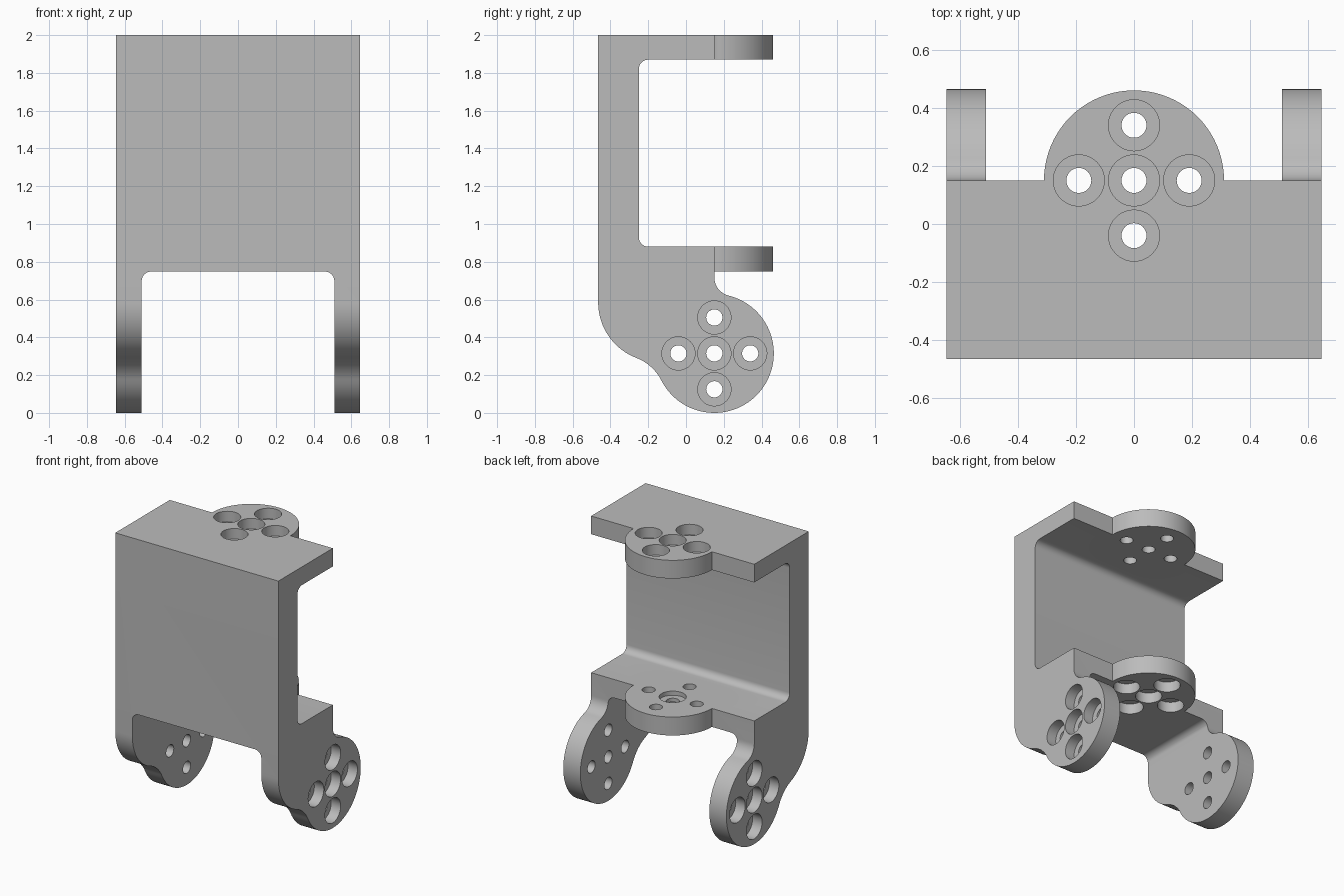
import bpy, bmesh, math
from mathutils import Matrix, Vector

if "Cube" in bpy.data.objects:
    bpy.data.objects.remove(bpy.data.objects["Cube"], do_unlink=True)

HALF_W, LEG_IN = 0.645, 0.51          # outer and inner leg faces
TOP, TOP_UNDER = 2.0, 1.87            # upper plate
LOW, LOW_UNDER = 0.88, 0.748          # lower plate
HUB_Y, HUB_Z, HUB_R = 0.15, 0.315, 0.315
HOLE_R, BORE_R, BORE_DEPTH, SPACING = 0.043, 0.088, 0.075, 0.19

metal = bpy.data.materials.new("plain grey")
metal.use_nodes = True
metal.diffuse_color = (0.5, 0.5, 0.5, 1)
metal.node_tree.nodes["Principled BSDF"].inputs["Base Color"].default_value = (0.5, 0.5, 0.5, 1)


def arc(center, r, a0, a1, n=20):
    """Points along an arc, angles in degrees."""
    steps = [math.radians(a0 + (a1 - a0) * i / n) for i in range(n + 1)]
    return [(center[0] + r * math.cos(a), center[1] + r * math.sin(a)) for a in steps]


def angle(a, b):
    return math.degrees(math.atan2(b[1] - a[1], b[0] - a[0]))


def make_object(name, bm):
    bmesh.ops.recalc_face_normals(bm, faces=bm.faces[:])
    mesh = bpy.data.meshes.new(name)
    bm.to_mesh(mesh)
    bm.free()
    mesh.materials.append(metal)
    obj = bpy.data.objects.new(name, mesh)
    bpy.context.collection.objects.link(obj)
    return obj


def extrude(name, points, place, shift):
    """Extrude a 2D outline; place maps its points into space."""
    bm = bmesh.new()
    face = bm.faces.new([bm.verts.new(place(u, v)) for u, v in points])
    geom = bmesh.ops.extrude_face_region(bm, geom=[face])["geom"]
    moved = [g for g in geom if isinstance(g, bmesh.types.BMVert)]
    bmesh.ops.translate(bm, verts=moved, vec=Vector(shift))
    return make_object(name, bm)


def cylinder(bm, a, b, r, sides):
    a, b = Vector(a), Vector(b)
    turn = (b - a).to_track_quat('Z', 'Y').to_matrix().to_4x4()
    bmesh.ops.create_cone(bm, cap_ends=True, segments=sides, radius1=r, radius2=r,
                          depth=(b - a).length, matrix=Matrix.Translation((a + b) / 2) @ turn)


def combine(target, tool, operation):
    """Apply a boolean and discard the tool."""
    tool.hide_render = True
    mod = target.modifiers.new(operation, 'BOOLEAN')
    mod.operation, mod.solver, mod.object = operation, 'EXACT', tool
    bpy.ops.object.select_all(action='DESELECT')
    bpy.context.view_layer.objects.active = target
    target.select_set(True)
    bpy.ops.object.modifier_apply(modifier=mod.name)
    bpy.data.objects.remove(tool, do_unlink=True)


# Side profile: wall, two plates, and a curved neck down to the round leg hub
hub = (HUB_Y, HUB_Z)
heel = (-0.15, 0.585)
neck = (-0.353, 0.058)
throat = (HUB_Y + 0.1, 0.718)
profile = [(-0.465, TOP), (HUB_Y, TOP), (HUB_Y, TOP_UNDER)]
profile += arc((-0.2, TOP_UNDER - 0.05), 0.05, 90, 180, 8)
profile += arc((-0.2, LOW + 0.05), 0.05, 180, 270, 8)
profile += [(HUB_Y, LOW)]
profile += arc(throat, 0.1, 180, angle(throat, hub) + 360, 12)
profile += arc(hub, HUB_R, angle(hub, throat), angle(hub, neck), 56)[1:]
profile += arc(neck, 0.25, angle(neck, hub), angle(neck, heel), 14)[1:]
profile += arc(heel, 0.315, angle(heel, neck) + 360, 180, 18)[1:]
bracket = extrude("bracket", profile, lambda y, z: (-HALF_W, y, z), (2 * HALF_W, 0, 0))

# Rounded opening that separates the two legs
r = 0.05
opening = [(LEG_IN, -0.2)] + arc((LEG_IN - r, LOW_UNDER - r), r, 0, 90, 8)
opening += arc((r - LEG_IN, LOW_UNDER - r), r, 90, 180, 8) + [(-LEG_IN, -0.2)]
combine(bracket, extrude("leg_opening_cutter", opening,
                         lambda x, z: (x, -1, z), (0, 2, 0)), 'DIFFERENCE')

# Round mounting tabs on both plates
for low, high in ((TOP_UNDER, TOP), (LOW_UNDER, LOW)):
    bm = bmesh.new()
    cylinder(bm, (0, HUB_Y, low), (0, HUB_Y, high), 0.31, 80)
    combine(bracket, make_object("mounting_tab", bm), 'UNION')

# Screw holes in a cross pattern, counterbored on the outer faces
holes, bores = bmesh.new(), bmesh.new()
for u, v in ((0, 0), (1, 0), (-1, 0), (0, 1), (0, -1)):
    u, v = u * SPACING, v * SPACING
    x, y = u, HUB_Y + v
    cylinder(holes, (x, y, 0.7), (x, y, 2.1), HOLE_R, 32)
    cylinder(bores, (x, y, TOP - BORE_DEPTH), (x, y, 2.1), BORE_R, 40)
    cylinder(bores, (x, y, 0.7), (x, y, LOW_UNDER + BORE_DEPTH), BORE_R, 40)
    y, z = HUB_Y + u, HUB_Z + v
    cylinder(holes, (-0.8, y, z), (0.8, y, z), HOLE_R, 32)
    for s in (-1, 1):
        cylinder(bores, (s * (HALF_W - BORE_DEPTH), y, z), (s * 0.8, y, z), BORE_R, 40)

# Shallow centre recess on the upper side of the lower plate
cylinder(bores, (0, HUB_Y, LOW - 0.03), (0, HUB_Y, 1.0), BORE_R, 40)
combine(bracket, make_object("counterbore_cutter", bores), 'DIFFERENCE')
combine(bracket, make_object("hole_cutter", holes), 'DIFFERENCE')

bpy.ops.object.shade_smooth_by_angle(angle=math.radians(30))
